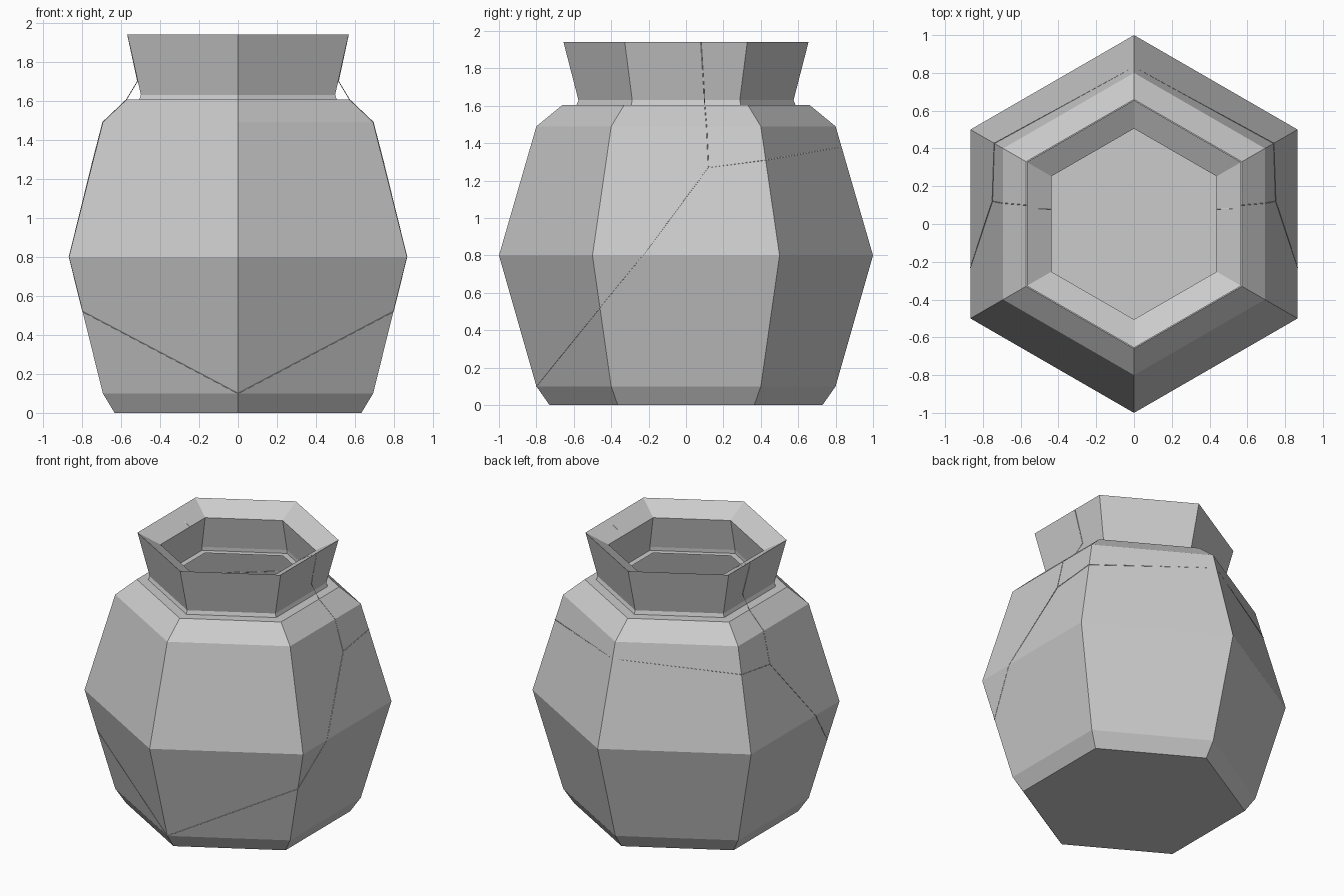
import bpy, bmesh, math

if "Cube" in bpy.data.objects:
    bpy.data.objects.remove(bpy.data.objects["Cube"])


def lathe_hex(name, profile, closed=False, cap_bottom=False):
    """Six-sided turned shape; profile is (corner radius, height)."""
    bm = bmesh.new()
    rings = []
    for r, z in profile:
        rings.append([bm.verts.new((r * math.sin(math.radians(60 * i)),
                                    r * math.cos(math.radians(60 * i)), z))
                      for i in range(6)])
    pairs = list(zip(rings, rings[1:]))
    if closed:
        pairs.append((rings[-1], rings[0]))
    for a, b in pairs:
        for i in range(6):
            j = (i + 1) % 6
            bm.faces.new((a[i], a[j], b[j], b[i]))
    if cap_bottom:
        bm.faces.new(rings[0])
    bmesh.ops.recalc_face_normals(bm, faces=bm.faces)
    mesh = bpy.data.meshes.new(name)
    bm.to_mesh(mesh)
    bm.free()
    obj = bpy.data.objects.new(name, mesh)
    bpy.context.collection.objects.link(obj)
    return obj


# Pot body: open shell with a flat shelf around the mouth
lathe_hex("pot_body", [(0.73, 0), (0.80, 0.10), (1.0, 0.80), (0.80, 1.49),
                       (0.66, 1.605), (0.51, 1.605)], cap_bottom=True)

# Flared neck: closed ring with a chamfered inner lip
lathe_hex("pot_neck", [(0.585, 1.605), (0.575, 1.63), (0.655, 1.94),
                       (0.505, 1.86), (0.555, 1.63), (0.555, 1.605)], closed=True)


# Hairline cords lying on the surface
def cord(name, paths):
    curve = bpy.data.curves.new(name, 'CURVE')
    curve.dimensions = '3D'
    curve.bevel_depth = 0.002
    curve.bevel_resolution = 0
    for pts in paths:
        sp = curve.splines.new('POLY')
        sp.points.add(len(pts) - 1)
        for p, co in zip(sp.points, pts):
            p.co = (*co, 1)
    bpy.context.collection.objects.link(bpy.data.objects.new(name, curve))


around = [(0, -0.80, 0.10), (0.797, -0.46, 0.52), (0.866, -0.23, 0.80),
          (0.75, 0.12, 1.27), (0.74, 0.427, 1.31), (0, 0.83, 1.38)]
upward = [(0.75, 0.12, 1.27), (0.693, 0.11, 1.49), (0.572, 0.10, 1.605),
          (0.515, 0.095, 1.70), (0.567, 0.08, 1.938), (0.437, 0.08, 1.86)]
for side, s in (("right", 1), ("left", -1)):
    cord("cord_" + side, [[(s * x, y, z) for x, y, z in p] for p in (around, upward)])
